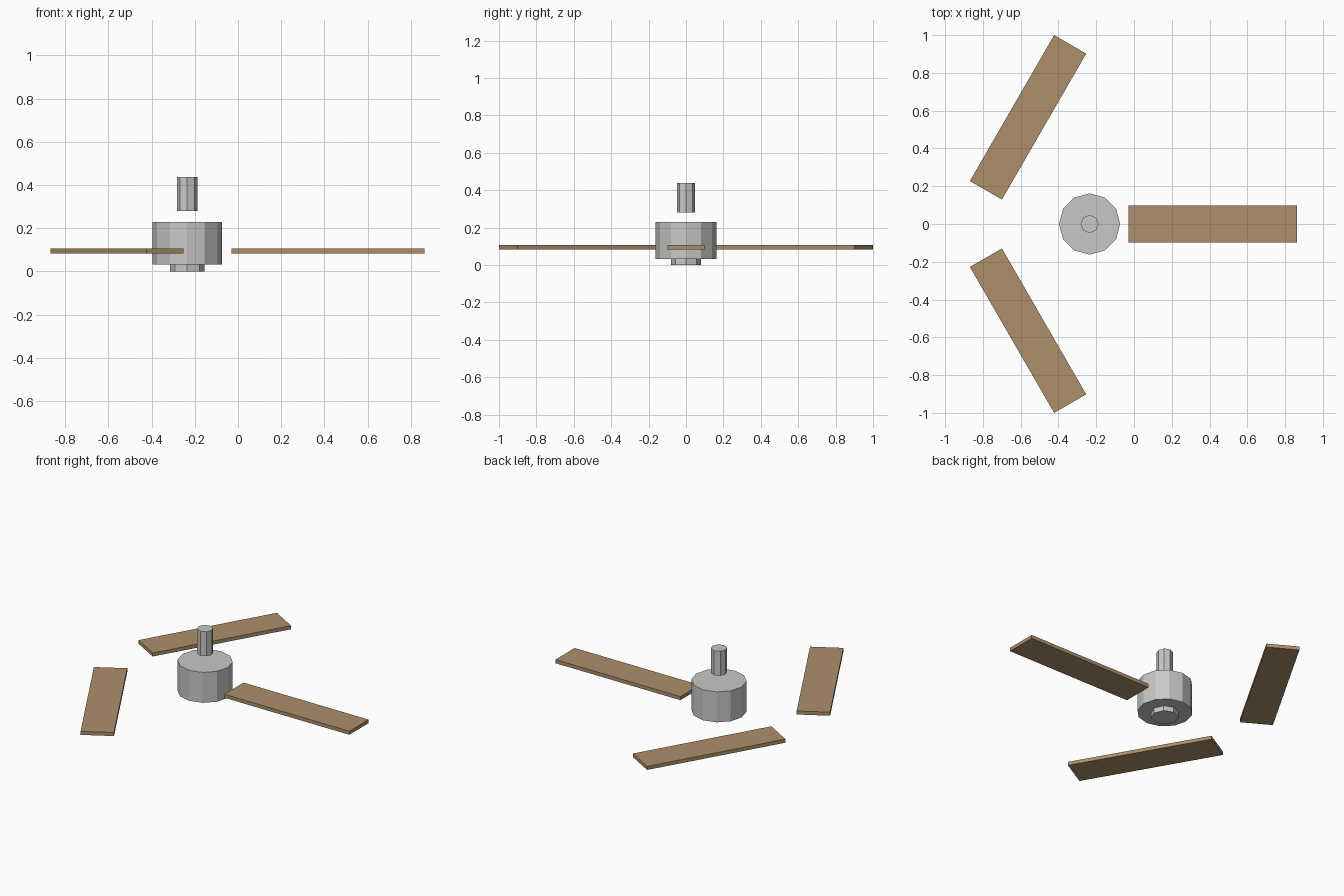
import bpy, math

if "Cube" in bpy.data.objects:
    bpy.data.objects.remove(bpy.data.objects["Cube"])

def material(name, rgb):
    m = bpy.data.materials.new(name)
    m.diffuse_color = (*rgb, 1)
    m.use_nodes = True
    m.node_tree.nodes["Principled BSDF"].inputs["Base Color"].default_value = m.diffuse_color
    return m

metal = material("grey_metal", (0.58, 0.58, 0.57))
wood = material("brown_wood", (0.42, 0.275, 0.147))
HUB_X = -0.235

def cylinder(name, sides, radius, z0, z1):
    # rotation puts a corner on +x, also for the 8 and 12 sided parts
    bpy.ops.mesh.primitive_cylinder_add(vertices=sides, radius=radius, depth=z1 - z0,
                                        location=(HUB_X, 0, (z0 + z1) / 2))
    ob = bpy.context.object
    ob.name = name
    ob.data.materials.append(metal)

# Motor: bottom cap, housing and the hanging rod floating above it
cylinder("bottom_cap", 8, 0.081, 0.0, 0.033)
cylinder("motor_housing", 12, 0.162, 0.033, 0.229)
cylinder("hanging_rod", 8, 0.048, 0.28, 0.438)

# Blades: spaced evenly round the hub, but each turned the opposite way
for i in range(3):
    a = math.radians(120 * i)
    bpy.ops.mesh.primitive_cube_add(
        size=1, location=(HUB_X + 0.652 * math.cos(a), 0.652 * math.sin(a), 0.0945),
        rotation=(0, 0, -a))
    ob = bpy.context.object
    ob.name = f"blade_{i + 1}"
    ob.scale = (0.892, 0.196, 0.023)
    ob.data.materials.append(wood)
